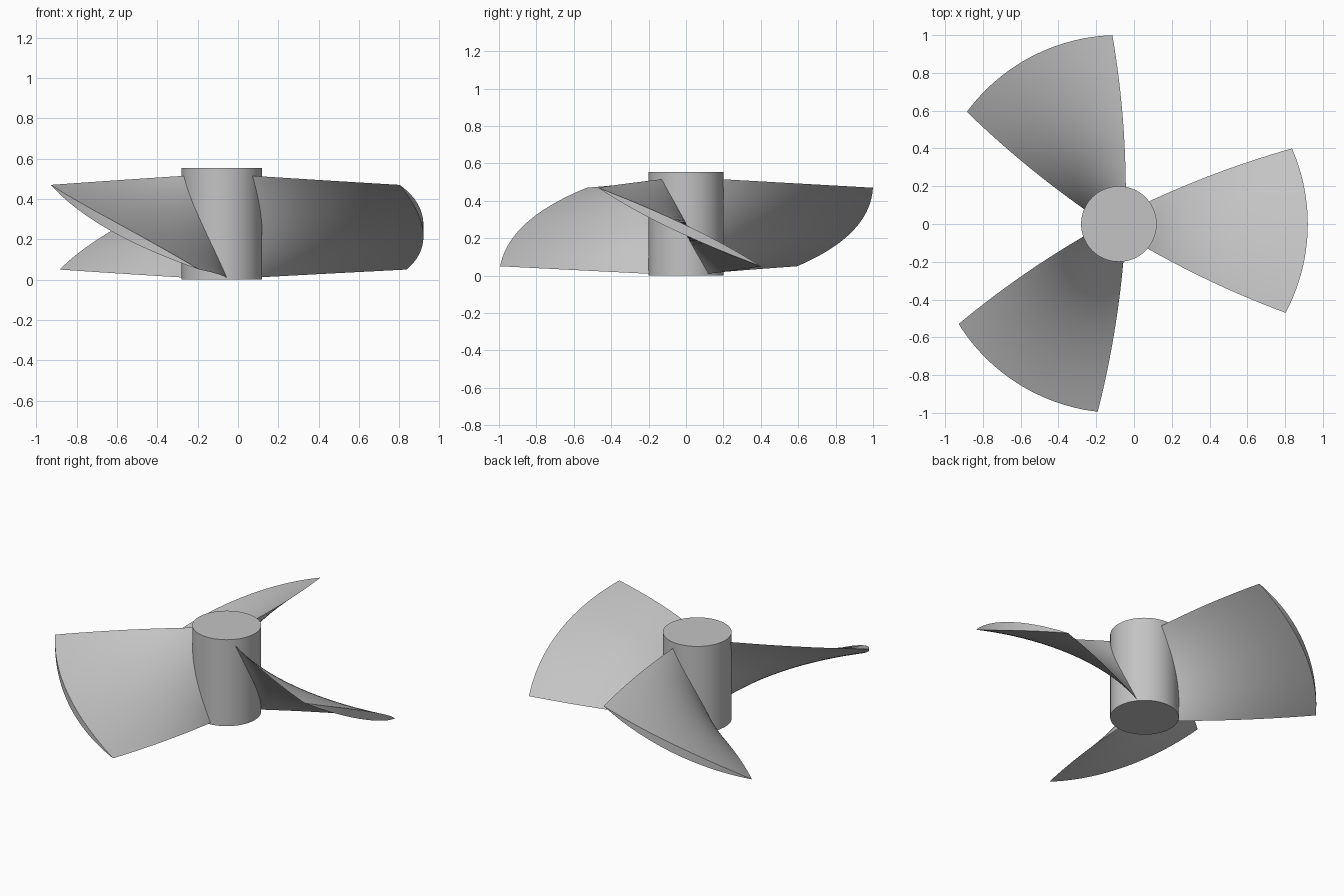
import bpy
import bmesh
from math import sin, cos, asin, pi, radians

cube = bpy.data.objects.get("Cube")
if cube:
    bpy.data.objects.remove(cube, do_unlink=True)

HUB_X, HUB_R, HUB_H = -0.08, 0.2, 0.555
TIP_R, THICK = 1.0, 0.028
SPAN, CHORD = 20, 24

metal = bpy.data.materials.new("plain grey")
metal.use_nodes = True
grey = (0.55, 0.55, 0.55, 1)
metal.diffuse_color = grey
metal.node_tree.nodes["Principled BSDF"].inputs["Base Color"].default_value = grey


def lerp(a, b, t):
    return a + (b - a) * t


def smooth(obj):
    bpy.ops.object.select_all(action="DESELECT")
    obj.select_set(True)
    bpy.context.view_layer.objects.active = obj
    bpy.ops.object.shade_smooth_by_angle(angle=radians(30))


def section(r):
    """Closed lens-shaped blade section wrapped around a cylinder of radius r."""
    t = (r - HUB_R) / (TIP_R - HUB_R)
    bulge = 0.06 * t * (1 - t)
    high = asin(-(lerp(0.13, 0.47, t) + bulge) / r)
    low = asin((lerp(0.12, 0.40, t) + bulge) / r)
    z_high, z_low = lerp(0.515, 0.47, t), lerp(0.01, 0.05, t)
    ring = []
    for i in range(2 * CHORD):
        side = 1 if i <= CHORD else -1
        s = i / CHORD if side > 0 else 2 - i / CHORD
        a = lerp(high, low, s)
        z = lerp(z_high, z_low, s) + side * THICK * 4 * s * (1 - s)
        ring.append((r * cos(a), r * sin(a), z))
    return ring


# Twisted blade, lofted from root to tip
def blade_mesh():
    bm = bmesh.new()
    root = HUB_R - 0.015
    rings = [[bm.verts.new(p) for p in section(lerp(root, TIP_R, j / SPAN))]
             for j in range(SPAN + 1)]
    n = 2 * CHORD
    for a, b in zip(rings, rings[1:]):
        for i in range(n):
            k = (i + 1) % n
            bm.faces.new((a[i], a[k], b[k], b[i]))
    # Root and tip caps, as strips across the lens
    for ring in (rings[0], rings[-1]):
        for i in range(CHORD):
            quad = [ring[i], ring[i + 1], ring[(n - i - 1) % n], ring[(n - i) % n]]
            bm.faces.new(list(dict.fromkeys(quad)))
    bmesh.ops.recalc_face_normals(bm, faces=bm.faces)
    mesh = bpy.data.meshes.new("blade")
    bm.to_mesh(mesh)
    bm.free()
    mesh.materials.append(metal)
    return mesh


# Hub
bpy.ops.mesh.primitive_cylinder_add(vertices=96, radius=HUB_R, depth=HUB_H,
                                    location=(HUB_X, 0, HUB_H / 2))
hub = bpy.context.object
hub.name = "hub"
hub.data.materials.append(metal)
smooth(hub)

# Three blades around the hub
mesh = blade_mesh()
for i in range(3):
    blade = bpy.data.objects.new(f"blade_{i + 1}", mesh)
    bpy.context.collection.objects.link(blade)
    blade.location.x = HUB_X
    blade.rotation_euler.z = i * 2 * pi / 3
    if i == 0:
        smooth(blade)
